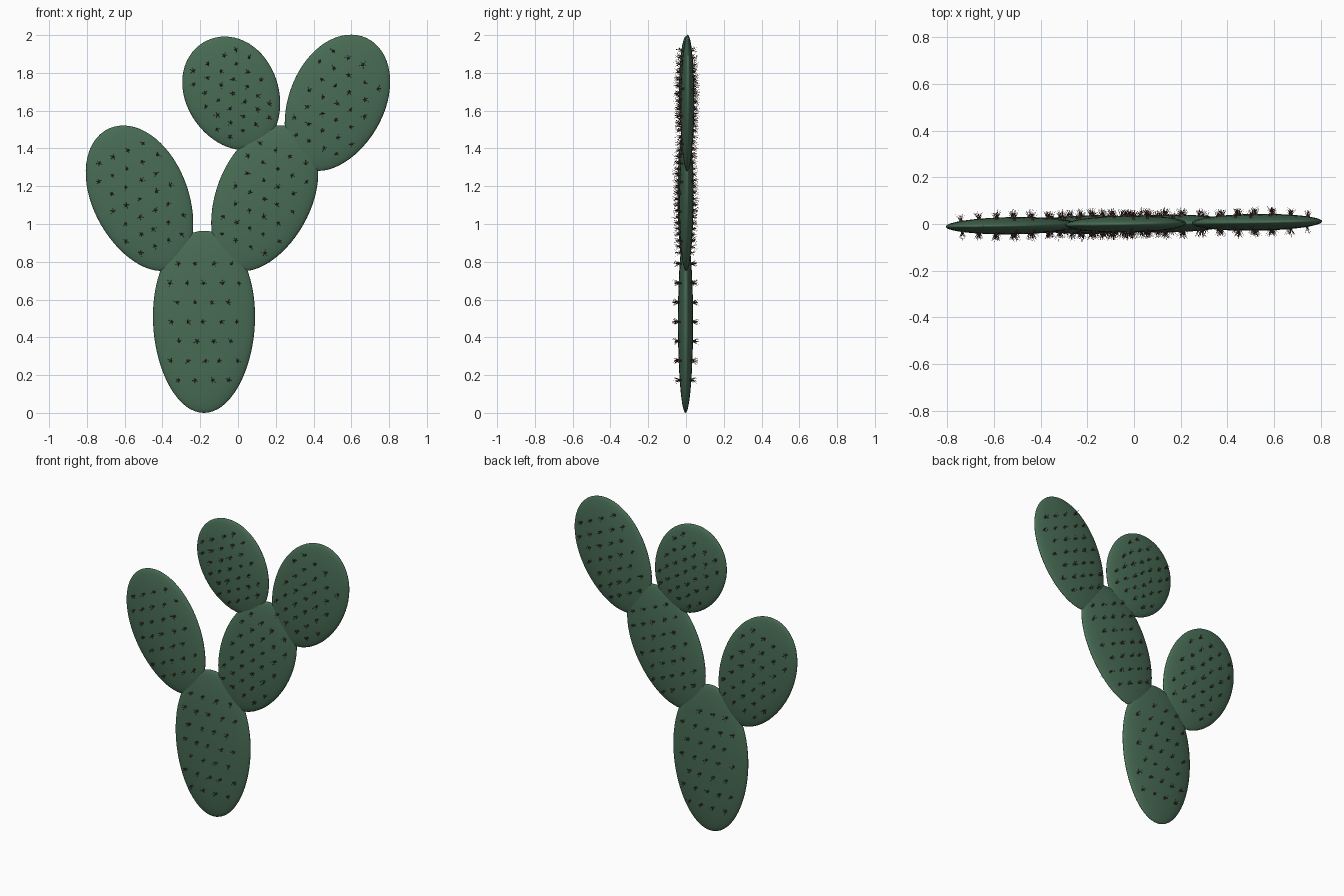
import bpy, bmesh, math, random
from mathutils import Vector, Matrix

if "Cube" in bpy.data.objects:
    bpy.data.objects.remove(bpy.data.objects["Cube"])

random.seed(4)


def material(name, color):
    m = bpy.data.materials.new(name)
    m.diffuse_color = (*color, 1)
    m.use_nodes = True
    m.node_tree.nodes["Principled BSDF"].inputs["Base Color"].default_value = m.diffuse_color
    return m


green = material("pad_green", (0.065, 0.15, 0.09))
brown = material("spine_brown", (0.10, 0.045, 0.035))
EGG = 0.06          # pads are slightly wider above the middle


def finish(bm, name, mat, xf):
    me = bpy.data.meshes.new(name)
    bm.to_mesh(me)
    bm.free()
    me.materials.append(mat)
    for p in me.polygons:
        p.use_smooth = True
    ob = bpy.data.objects.new(name, me)
    ob.matrix_world = xf
    bpy.context.collection.objects.link(ob)


def make_pad(name, x, z, half_w, half_h, half_t, lean):
    # the whole plant is turned by a hair about z
    xf = (Matrix.Translation((x, 0.014 * x, z)) @ Matrix.Rotation(0.014, 4, 'Z')
          @ Matrix.Rotation(math.radians(lean), 4, 'Y'))

    # flattened egg-shaped pad
    bm = bmesh.new()
    bmesh.ops.create_uvsphere(bm, u_segments=48, v_segments=32, radius=1)
    for v in bm.verts:
        v.co = Vector((v.co.x * half_w * (1 + EGG * v.co.z),
                       v.co.y * half_t, v.co.z * half_h))
    finish(bm, name, green, xf)

    # staggered spine clusters on both faces
    bm = bmesh.new()
    for side in (-1, 1):
        for row in range(-3, 4):
            t = row * 0.213
            for col in range(-3, 4):
                u = (col + 0.5 * (row % 2)) * 0.33 + random.uniform(-0.03, 0.03)
                if u * u + t * t > 0.68:
                    continue
                s = math.sqrt(1 - u * u - t * t)
                p = Vector((u * half_w * (1 + EGG * t), side * s * half_t, t * half_h))
                n = Vector((u / half_w, side * s / half_t, t / half_h)).normalized()
                # small cushion
                bmesh.ops.create_icosphere(bm, subdivisions=1, radius=0.007,
                                           matrix=Matrix.Translation(p))
                # fan of fine spines
                base = random.uniform(0, 6.28)
                for i in range(6):
                    a = base + i * math.tau / 5
                    spread = 0.1 if i == 5 else random.uniform(0.4, 0.8)
                    d = (n + spread * Vector((math.cos(a), 0, math.sin(a)))).normalized()
                    length = random.uniform(0.026, 0.038)
                    m = (Matrix.Translation(p + d * length / 2)
                         @ d.to_track_quat('Z', 'Y').to_matrix().to_4x4())
                    bmesh.ops.create_cone(bm, segments=4, radius1=0.0013, radius2=0.0002,
                                          depth=length, matrix=m)
    finish(bm, name + "_spines", brown, xf)


# name, centre x, centre z, half width, half height, half thickness, lean
make_pad("base_pad", -0.18, 0.482, 0.27, 0.482, 0.040, 0)
make_pad("left_pad", -0.515, 1.135, 0.252, 0.407, 0.037, -24.5)
make_pad("middle_pad", 0.135, 1.135, 0.252, 0.407, 0.038, 24)
make_pad("upper_left_pad", -0.03, 1.69, 0.245, 0.312, 0.036, -26)
make_pad("upper_right_pad", 0.52, 1.64, 0.252, 0.380, 0.036, 25)
